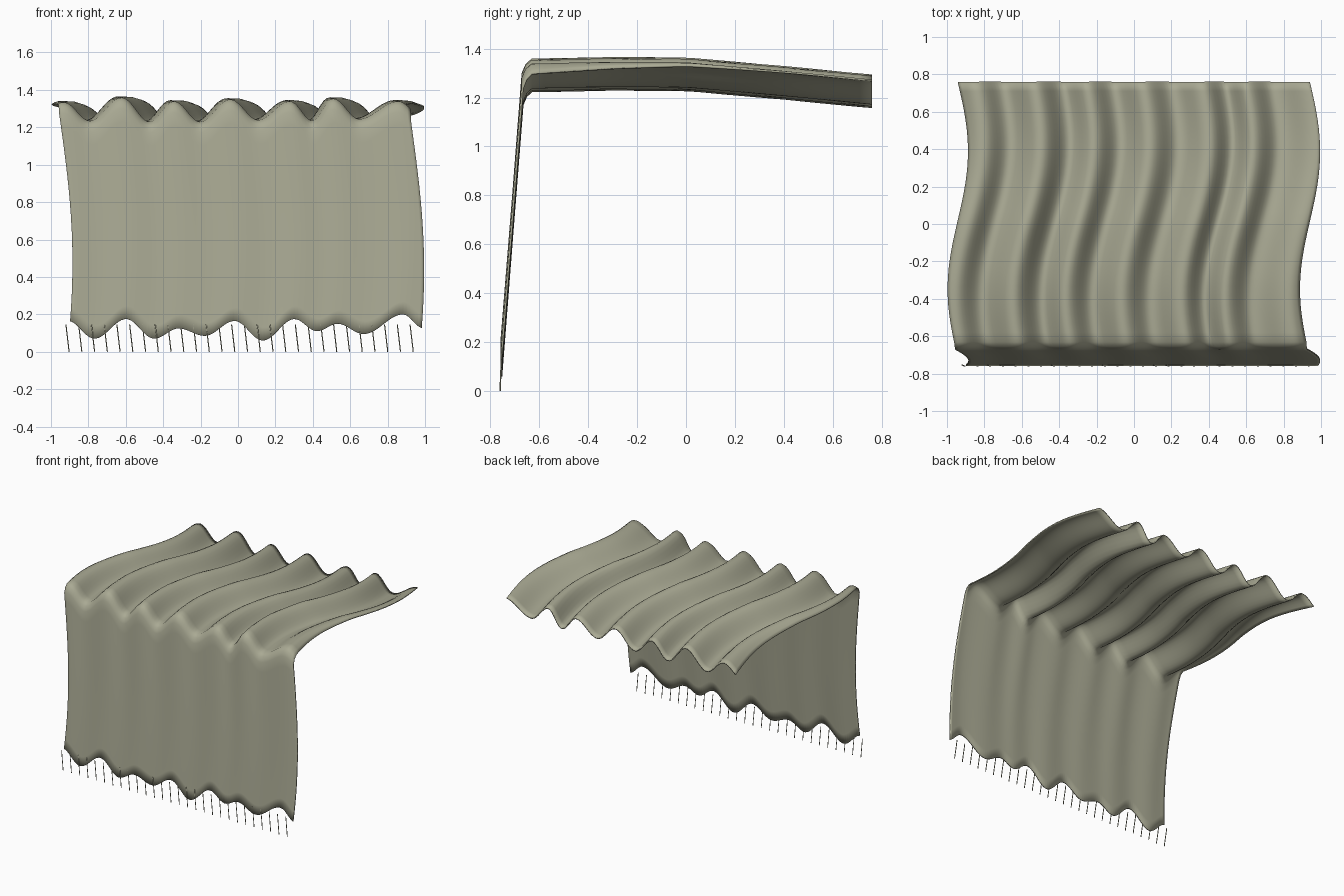
import bpy, math

if "Cube" in bpy.data.objects:
    bpy.data.objects.remove(bpy.data.objects["Cube"])

# colours
cloth_mat = bpy.data.materials.new("olive_grey_cloth")
cloth_mat.diffuse_color = (0.40, 0.40, 0.295, 1)
cloth_mat.use_nodes = True
cloth_mat.node_tree.nodes["Principled BSDF"].inputs["Base Color"].default_value = cloth_mat.diffuse_color

HALF = 0.94
# ripple crests and troughs: (position across, height on top, height at hem)
RIPPLES = [(-1.12, -.06, -.05), (-.95, .04, .04), (-.81, -.06, -.055), (-.64, .065, .05),
           (-.49, -.065, -.055), (-.36, .045, .0), (-.22, -.065, -.04), (-.06, .055, .04),
           (.09, -.055, -.065), (.26, .045, .05), (.38, -.06, -.015), (.49, .06, .025),
           (.63, -.05, -.03), (.84, .045, .075), (.95, -.02, .0), (1.1, -.04, .0)]
# centre line of the cloth from back edge to hem: (y, z)
PROFILE = [(.76, 1.225), (.4, 1.26), (.0, 1.295), (-.3, 1.297), (-.63, 1.29)]


def ease(a, b, t):
    return a + (b - a) * (0.5 - 0.5 * math.cos(math.pi * t))


def ripple(u, hem):
    """Height of the folds at u; hem runs 0 (top) to 1 (bottom hem)."""
    u = max(RIPPLES[0][0], min(RIPPLES[-1][0] - 1e-4, u))
    for a, b in zip(RIPPLES, RIPPLES[1:]):
        if a[0] <= u <= b[0]:
            t = (u - a[0]) / (b[0] - a[0])
            return ease(a[1], b[1], t) * (1 - hem) + ease(a[2], b[2], t) * hem


def top_z(y):
    for a, b in zip(PROFILE, PROFILE[1:]):
        if b[0] <= y <= a[0]:
            return a[1] + (b[1] - a[1]) * (a[0] - y) / (a[0] - b[0])
    return PROFILE[-1][1]


# rows along the cloth: (y, z, sideways sway, fold drift, hem factor)
rows = []
for i in range(29):
    y = .76 - 1.39 * i / 28
    sway = .055 * math.sin(2 * math.pi * (.76 - y) / 1.48)
    rows.append((y, top_z(y), sway, .07 + .05 * y, 0))
rows.append((-.653, 1.27, -.018, .035, 0))
rows.append((-.668, 1.235, -.016, .033, .02))
for i in range(1, 17):
    t = i / 16
    sway = -.016 + .071 * math.sin(math.pi / 2 * t / .72)
    rows.append((-.668 - .087 * t, 1.235 - 1.11 * t, sway, .033 * (1 - t), t))

# draped cloth
N = 110
verts, faces = [], []
for y, z, sway, drift, hem in rows:
    for j in range(N + 1):
        u = -HALF + 2 * HALF * j / N
        verts.append((u + sway, y, z + ripple(u - drift, hem)))
W = N + 1
for r in range(len(rows) - 1):
    for j in range(N):
        a = r * W + j
        faces.append((a, a + W, a + W + 1, a + 1))
me = bpy.data.meshes.new("draped_cloth")
me.from_pydata(verts, [], faces)
me.materials.append(cloth_mat)
me.shade_smooth()
cloth = bpy.data.objects.new("draped_cloth", me)
bpy.context.collection.objects.link(cloth)
mod = cloth.modifiers.new("thickness", 'SOLIDIFY')
mod.thickness = 0.008
mod.offset = 0

# fringe threads along the hem
cu = bpy.data.curves.new("fringe", 'CURVE')
cu.dimensions = '3D'
cu.bevel_depth = 0.003
cu.bevel_resolution = 0
cu.use_fill_caps = True
for i in range(28):
    x = -.92 + 1.84 * i / 27
    s = cu.splines.new('POLY')
    s.points.add(1)
    s.points[0].co = (x, -.754, .145, 1)
    s.points[1].co = (x + .017, -.760, 0, 1)
cu.materials.append(cloth_mat)
fringe = bpy.data.objects.new("fringe", cu)
bpy.context.collection.objects.link(fringe)
